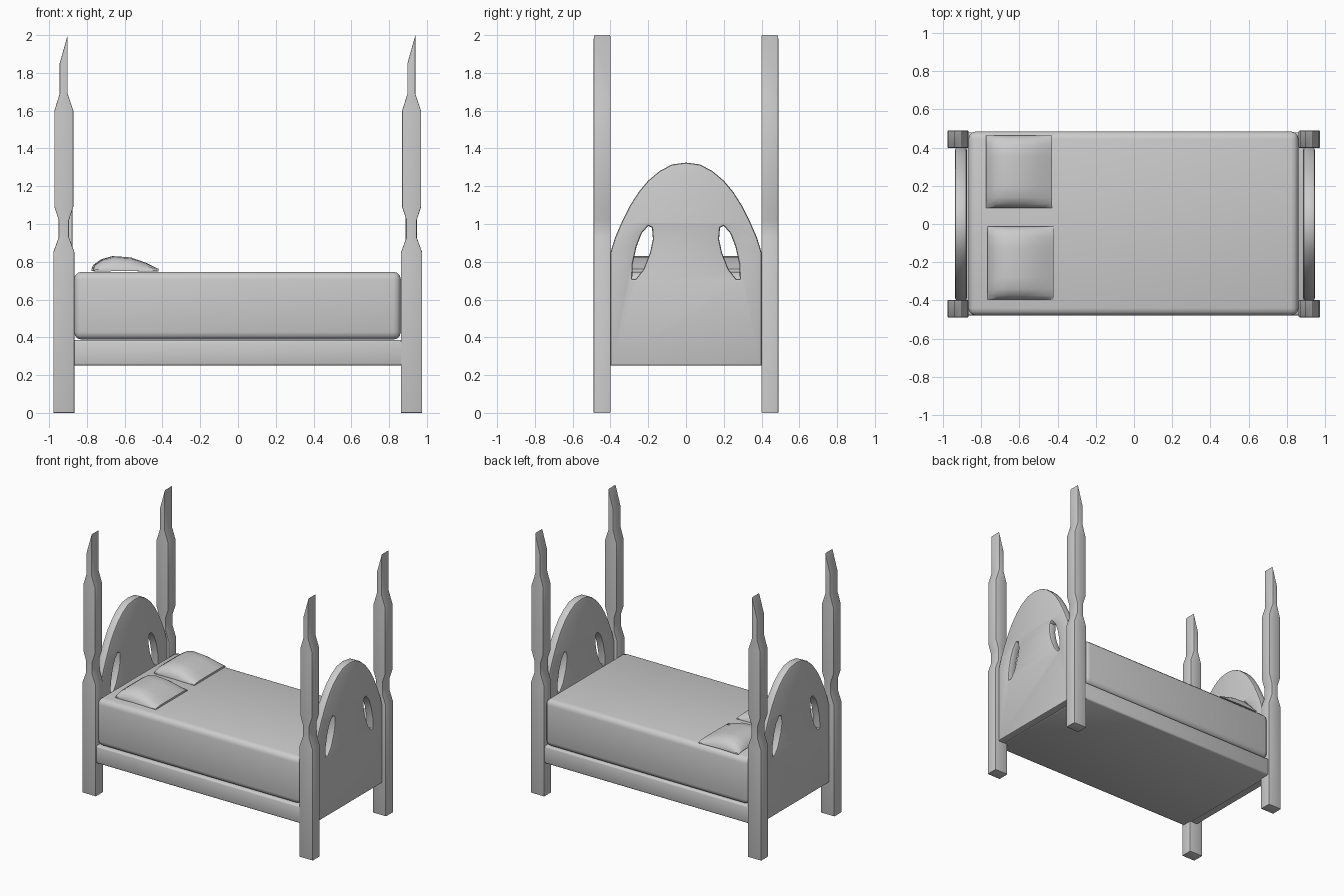
import bpy, bmesh, math
from mathutils import Matrix, Vector

cube = bpy.data.objects.get("Cube")
if cube:
    bpy.data.objects.remove(cube, do_unlink=True)

grey = bpy.data.materials.new("plain_grey")
grey.use_nodes = True
grey.diffuse_color = (0.6, 0.6, 0.6, 1)
grey.node_tree.nodes["Principled BSDF"].inputs["Base Color"].default_value = (0.6, 0.6, 0.6, 1)

# Axes for flat profiles: side-on (x, z) and end-on (y, z)
SIDE = Matrix(((1, 0, 0), (0, 0, -1), (0, 1, 0))).to_4x4()
END = Matrix(((0, 0, 1), (1, 0, 0), (0, 1, 0))).to_4x4()


def finish(ob, angle=40):
    ob.data.materials.clear()
    ob.data.materials.append(grey)
    bpy.ops.object.select_all(action='DESELECT')
    ob.select_set(True)
    bpy.context.view_layer.objects.active = ob
    bpy.ops.object.shade_smooth_by_angle(angle=math.radians(angle))
    return ob


def profile(name, outlines, depth, axes, centre, round_edge):
    """Filled outline with optional holes, given thickness and rounded edges."""
    cu = bpy.data.curves.new(name, 'CURVE')
    cu.dimensions = '2D'
    cu.fill_mode = 'BOTH'
    cu.extrude = depth / 2 - round_edge
    cu.bevel_depth = round_edge
    cu.bevel_resolution = 1
    cu.offset = -round_edge
    for pts in outlines:
        sp = cu.splines.new('POLY')
        sp.points.add(len(pts) - 1)
        for p, (u, v) in zip(sp.points, pts):
            p.co = (u, v, 0, 1)
        sp.use_cyclic_u = True
    ob = bpy.data.objects.new(name, cu)
    bpy.context.collection.objects.link(ob)
    bpy.ops.object.select_all(action='DESELECT')
    ob.select_set(True)
    bpy.context.view_layer.objects.active = ob
    bpy.ops.object.convert(target='MESH')
    ob = bpy.context.view_layer.objects.active
    ob.data.transform(Matrix.Translation(centre) @ axes)
    bm = bmesh.new()
    bm.from_mesh(ob.data)
    bmesh.ops.remove_doubles(bm, verts=bm.verts, dist=0.0005)
    bmesh.ops.recalc_face_normals(bm, faces=bm.faces)
    bm.to_mesh(ob.data)
    bm.free()
    return finish(ob)


def box(name, lo, hi, bevel, segments):
    lo, hi = Vector(lo), Vector(hi)
    bm = bmesh.new()
    bmesh.ops.create_cube(bm, size=1)
    bmesh.ops.scale(bm, vec=hi - lo, verts=bm.verts)
    bmesh.ops.translate(bm, vec=(lo + hi) / 2, verts=bm.verts)
    bmesh.ops.bevel(bm, geom=bm.edges[:], offset=bevel, segments=segments,
                    profile=0.5, affect='EDGES')
    me = bpy.data.meshes.new(name)
    bm.to_mesh(me)
    bm.free()
    ob = bpy.data.objects.new(name, me)
    bpy.context.collection.objects.link(ob)
    return finish(ob, 60)


# Four posts with a narrow neck and a slanted tip
post = [(-.056, 0), (.056, 0), (.056, .85), (.027, .93), (.027, 1.02),
        (.05, 1.09), (.05, 1.6), (.02, 1.69), (.02, 2), (-.022, 1.85),
        (-.022, 1.69), (-.05, 1.6), (-.05, 1.09), (-.027, 1.02),
        (-.027, .93), (-.056, .85)]
for xs, xc in (("head", -.922), ("foot", .919)):
    for ys, yc in (("right", -.444), ("left", .444)):
        profile(f"{xs}_post_{ys}", [post], .09, SIDE, (xc, yc, 0), .004)

# Arched end boards with two slanted leaf-shaped openings
arch = [(.4, .25), (.4, .85), (.375, .93), (.34, 1.01), (.295, 1.1), (.25, 1.17),
        (.2, 1.23), (.14, 1.28), (.075, 1.315)]
outline = arch + [(0, 1.325)] + [(-y, z) for y, z in reversed(arch)]
leaf = [(.2, .99), (.18, .98), (.175, .92), (.19, .85), (.225, .76), (.265, .71),
        (.285, .71), (.282, .79), (.262, .88), (.235, .95)]
holes = [leaf, [(-y, z) for y, z in leaf]]
for name, xc in (("headboard", -.907), ("footboard", .917)):
    profile(name, [outline] + holes, .062, END, (xc, 0, 0), .012)

# Bed base and mattress
box("bed_base", (-.885, -.48, .25), (.895, .48, .385), .012, 2)
box("mattress", (-.868, -.48, .388), (.862, .485, .747), .04, 3)

# Pillows: one cross-section swept across, thinner at both ends
top = [(0, .015), (.008, .035), (.05, .065), (.11, .082), (.2, .075), (.28, .047), (.345, .015)]
under = [(.345, 0), (.27, .005), (.17, .014), (.08, .006), (.02, 0)]
stations = [(0, .25), (.05, .65), (.14, .93), (.3, 1), (.5, 1), (.7, 1),
            (.86, .93), (.95, .65), (1, .25)]


def pillow(name, x, y, width):
    bm = bmesh.new()
    rings = [[bm.verts.new((x + u, y + width * t, .748 + v * s)) for u, v in top + under]
             for t, s in stations]
    for a, b in zip(rings, rings[1:]):
        for i in range(len(a)):
            j = (i + 1) % len(a)
            bm.faces.new((a[i], a[j], b[j], b[i]))
    bm.faces.new(rings[0])
    bm.faces.new(rings[-1])
    bmesh.ops.recalc_face_normals(bm, faces=bm.faces)
    me = bpy.data.meshes.new(name)
    bm.to_mesh(me)
    bm.free()
    ob = bpy.data.objects.new(name, me)
    bpy.context.collection.objects.link(ob)
    finish(ob)


pillow("pillow_left", -.775, .085, .38)
pillow("pillow_right", -.767, -.395, .383)
